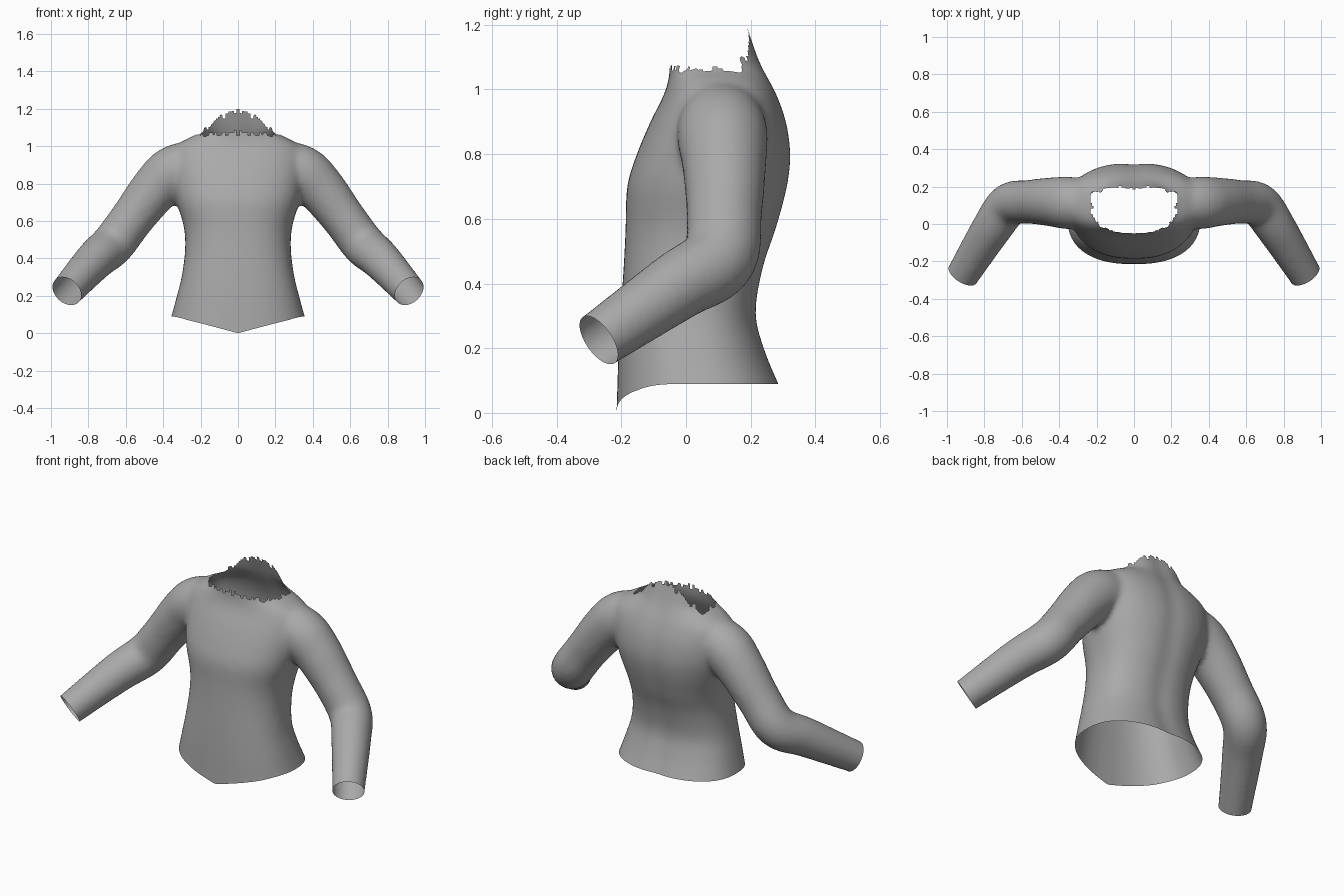
import bpy, bmesh, math
from mathutils import Vector

if "Cube" in bpy.data.objects:
    bpy.data.objects.remove(bpy.data.objects["Cube"])

SIDES = 48


def spline(rows, steps=6):
    """Catmull-Rom interpolation through rows of numbers."""
    out = []
    for i in range(len(rows) - 1):
        a, b, c, d = (rows[max(i - 1, 0)], rows[i], rows[i + 1],
                      rows[min(i + 2, len(rows) - 1)])
        for k in range(steps):
            t = k / steps
            out.append([q + 0.5 * t * (r - p + t * (2 * p - 5 * q + 4 * r - s
                        + t * (3 * (q - r) + s - p)))
                        for p, q, r, s in zip(a, b, c, d)])
    out.append(list(rows[-1]))
    return out


def loft(bm, rings):
    """Closed solid through a list of point rings."""
    loops = [[bm.verts.new(p) for p in ring] for ring in rings]
    for lo, hi in zip(loops, loops[1:]):
        for i in range(SIDES):
            j = (i + 1) % SIDES
            bm.faces.new((lo[i], lo[j], hi[j], hi[i]))
    bm.faces.new(loops[0][::-1])
    bm.faces.new(loops[-1])


def power(v, n):
    return math.copysign(abs(v) ** (2 / n), v)


def torso_ring(z, half, front, back):
    mid, depth = (front + back) / 2, (back - front) / 2
    ring = []
    for i in range(SIDES):
        a = math.tau * i / SIDES
        ring.append((half * power(math.cos(a), 2.4),
                     mid + depth * power(math.sin(a), 2.4), z))
    return ring


def sleeve_rings(path, side):
    rows = spline(path)
    pts = [Vector((side * r[0], r[1], r[2])) for r in rows]
    rings = []
    for i, (p, row) in enumerate(zip(pts, rows)):
        t = (pts[min(i + 1, len(pts) - 1)] - pts[max(i - 1, 0)]).normalized()
        u = t.cross(Vector((0, 1, 0))).normalized()
        v = u.cross(t)
        rings.append([p + row[3] * (u * math.cos(a) + v * math.sin(a))
                      for a in (math.tau * k / SIDES for k in range(SIDES))])
    return rings


# Torso profile: height, half width, front y, back y
torso = [(-0.02, 0.39, -0.222, 0.34), (0.09, 0.357, -0.215, 0.29),
         (0.2, 0.327, -0.21, 0.245), (0.31, 0.3, -0.203, 0.22),
         (0.45, 0.283, -0.193, 0.243), (0.57, 0.29, -0.187, 0.283),
         (0.7, 0.328, -0.182, 0.317), (0.8, 0.35, -0.152, 0.327),
         (0.9, 0.36, -0.11, 0.313), (0.98, 0.35, -0.07, 0.285),
         (1.03, 0.29, -0.054, 0.26), (1.07, 0.215, -0.05, 0.24),
         (1.12, 0.2, -0.05, 0.22), (1.24, 0.2, -0.05, 0.18)]

# Sleeve path: centre x, y, z and radius
sleeve = [(0.2, 0.11, 0.92, 0.12), (0.34, 0.112, 0.865, 0.14),
          (0.44, 0.118, 0.775, 0.131), (0.565, 0.118, 0.615, 0.117),
          (0.67, 0.1, 0.475, 0.116), (0.765, -0.03, 0.39, 0.107),
          (0.915, -0.27, 0.225, 0.088), (0.96, -0.345, 0.175, 0.085)]

bm = bmesh.new()
loft(bm, [torso_ring(*row) for row in spline(torso)])
for side in (-1, 1):
    loft(bm, sleeve_rings(sleeve, side))
bmesh.ops.recalc_face_normals(bm, faces=bm.faces)
mesh = bpy.data.meshes.new("shirt")
bm.to_mesh(mesh)
bm.free()
shirt = bpy.data.objects.new("shirt", mesh)
bpy.context.scene.collection.objects.link(shirt)

# Blend torso and sleeves into one skin
remesh = shirt.modifiers.new("blend", "REMESH")
remesh.mode = "VOXEL"
remesh.voxel_size = 0.015
smooth = shirt.modifiers.new("soften", "SMOOTH")
smooth.factor = 0.5
smooth.iterations = 10
bpy.context.view_layer.update()
skin = bpy.data.meshes.new_from_object(
    shirt.evaluated_get(bpy.context.evaluated_depsgraph_get()))
shirt.modifiers.clear()
shirt.data = skin
skin.name = "shirt"

bm = bmesh.new()
bm.from_mesh(skin)


def cut_open(where, point, normal):
    faces = [f for f in bm.faces if where(f.calc_center_median())]
    geom = set(faces)
    for f in faces:
        geom.update(f.edges)
        geom.update(f.verts)
    bmesh.ops.bisect_plane(bm, geom=list(geom), dist=1e-5, plane_co=point,
                           plane_no=normal, clear_outer=True)


# Open cuffs and hem
for side in (-1, 1):
    cut_open(lambda c: c.x * side > 0.6, (side * 0.915, -0.27, 0.225),
             Vector((side * 0.235, -0.37, -0.255)).normalized())
cut_open(lambda c: abs(c.x) < 0.5, (0, 0, 0.09), (0, 0, -1))


# Ragged neckline, raised at the back
def neck_limit(c):
    angle = math.atan2(c.y - 0.08, c.x)
    limit = 1.06 + 0.007 * math.sin(17 * angle) + 0.006 * math.sin(29 * angle)
    across = max(0, 1 - (c.x / 0.2) ** 2)
    if c.y > 0.1:
        return limit + 0.125 * across * min(1, (c.y - 0.1) / 0.08)
    return limit + 0.012 * across


bmesh.ops.delete(bm, context="FACES", geom=[
    f for f in bm.faces
    if abs(f.calc_center_median().x) < 0.23
    and f.calc_center_median().z > neck_limit(f.calc_center_median())])

# Dipped front hem and shallow spine groove
for v in bm.verts:
    x, y, z = v.co
    if abs(x) < 0.36 and y < 0 and z < 0.45:
        dip = (1 - abs(x) / 0.36) ** 1.1 * min(1, -y / 0.15)
        v.co.z -= 0.09 * dip * ((0.45 - z) / 0.36) ** 2
    if y > 0.15 and abs(x) < 0.3:
        v.co.y -= 0.008 * math.exp(-(x / 0.06) ** 2)
for f in bm.faces:
    f.smooth = True
    f.material_index = 0
bm.to_mesh(skin)
bm.free()

# Plain grey cloth
cloth = bpy.data.materials.new("grey cloth")
cloth.use_nodes = True
grey = (0.4, 0.4, 0.4, 1)
cloth.diffuse_color = grey
cloth.node_tree.nodes["Principled BSDF"].inputs["Base Color"].default_value = grey
skin.materials.clear()
skin.materials.append(cloth)
